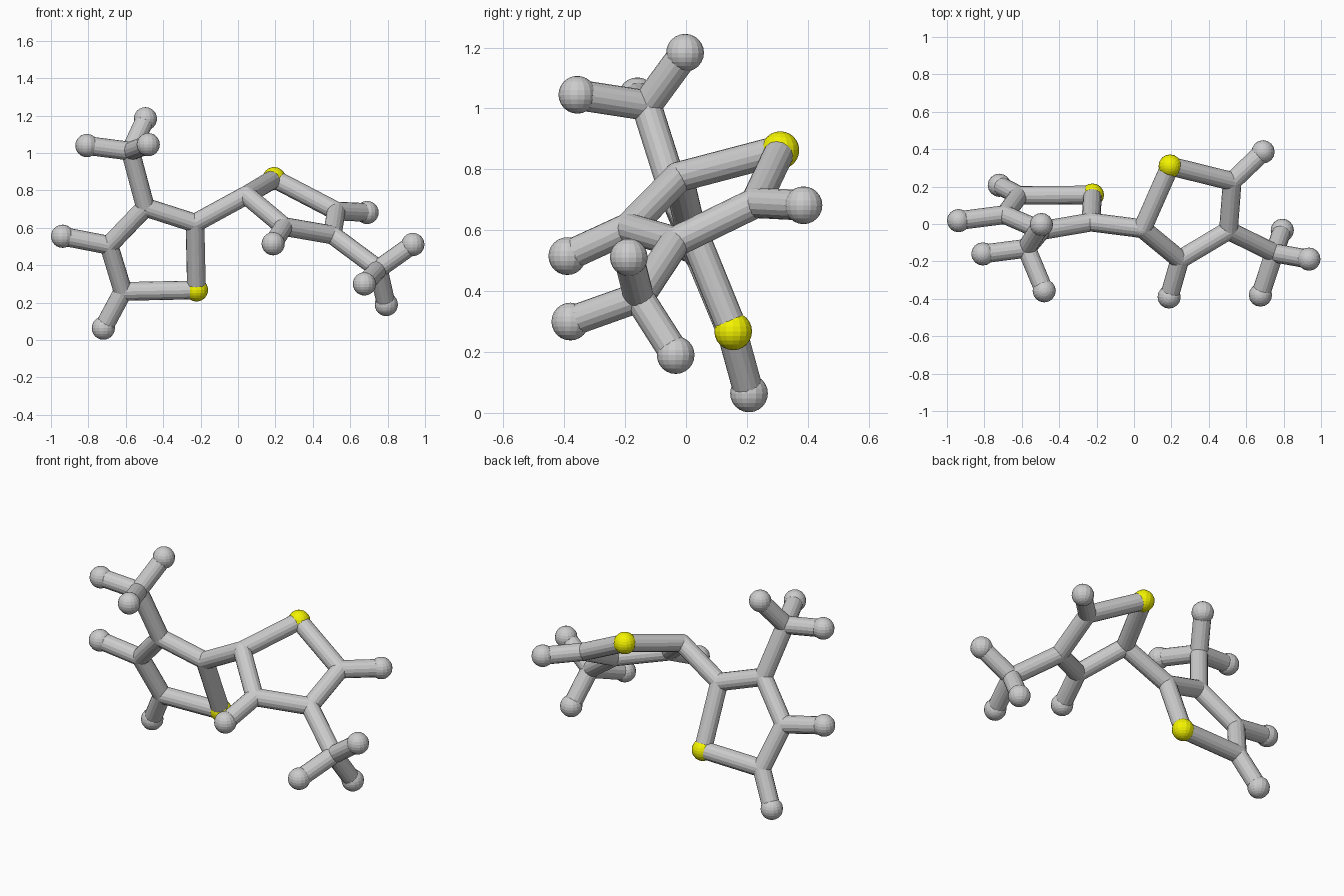
import bpy
from mathutils import Vector

if "Cube" in bpy.data.objects:
    bpy.data.objects.remove(bpy.data.objects["Cube"])

BALL, STICK = 0.062, 0.05

yellow = bpy.data.materials.new("yellow")
yellow.diffuse_color = (0.9, 0.9, 0.0, 1)
yellow.use_nodes = True
yellow.node_tree.nodes["Principled BSDF"].inputs["Base Color"].default_value = yellow.diffuse_color


def ball(name, pos, radius, mat=None):
    bpy.ops.mesh.primitive_uv_sphere_add(segments=16, ring_count=12, radius=radius, location=pos)
    ob = bpy.context.object
    ob.name = name
    if mat:
        ob.data.materials.append(mat)


def stick(name, a, b):
    a, b = Vector(a), Vector(b)
    d = b - a
    bpy.ops.mesh.primitive_cylinder_add(vertices=16, radius=STICK, depth=d.length, location=(a + b) / 2)
    ob = bpy.context.object
    ob.name = name
    ob.rotation_euler = d.to_track_quat('Z', 'Y').to_euler()


def half(side, ring, branch, outer, methyl_from, methyl, methyl_tips):
    # five-sided ring: first point is the yellow ball, the rest are plain joints
    ball(side + "_yellow_ball", ring[0], BALL, yellow)
    for p in ring[1:]:
        ball(side + "_ring_joint", p, STICK)
    for i, p in enumerate(ring):
        stick(side + "_ring_stick", p, ring[(i + 1) % 5])
    # single balls on the ring
    for i, p in zip(branch, outer):
        stick(side + "_outer_stick", ring[i], p)
        ball(side + "_outer_ball", p, BALL)
    # three-pronged branch
    stick(side + "_branch_stick", ring[methyl_from], methyl)
    ball(side + "_branch_joint", methyl, STICK)
    for p in methyl_tips:
        stick(side + "_prong_stick", methyl, p)
        ball(side + "_prong_ball", p, BALL)


left = [(-0.222, 0.155, 0.268), (-0.23, 0.01, 0.625), (-0.495, -0.035, 0.71),
        (-0.69, 0.05, 0.507), (-0.615, 0.153, 0.26)]
right = [(0.193, 0.31, 0.863), (0.045, -0.025, 0.775), (0.245, -0.19, 0.607),
         (0.505, -0.035, 0.562), (0.525, 0.228, 0.69)]

half("left", left, (3, 4), [(-0.938, 0.018, 0.555), (-0.72, 0.207, 0.064)],
     2, (-0.575, -0.13, 1.01),
     [(-0.808, -0.16, 1.04), (-0.48, -0.357, 1.045), (-0.495, -0.003, 1.183)])
half("right", right, (2, 4), [(0.188, -0.39, 0.515), (0.69, 0.386, 0.682)],
     3, (0.75, -0.155, 0.38),
     [(0.935, -0.188, 0.511), (0.676, -0.38, 0.30), (0.793, -0.034, 0.19)])

# link between the two rings
stick("link_stick", left[1], right[1])
